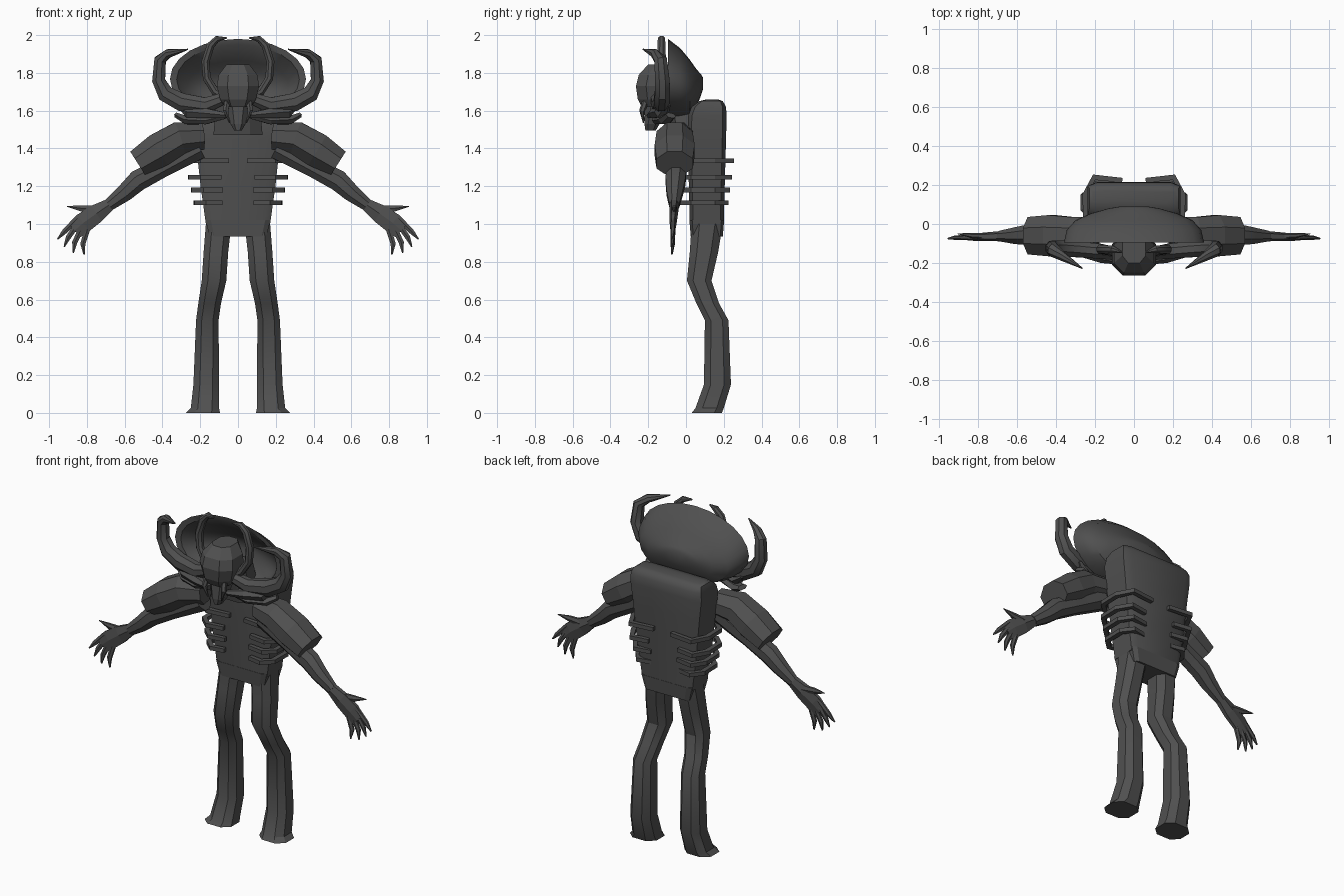
import bpy, bmesh, math
from mathutils import Vector

mat = bpy.data.materials.new("dark_grey")
mat.diffuse_color = (0.08, 0.08, 0.08, 1)


def loft(name, rings, smooth=None, mirror=False):
    """Skin a list of equal-length rings; optionally add the mirrored twin."""
    for sx in ((1, -1) if mirror else (1,)):
        bm = bmesh.new()
        vs = [[bm.verts.new((p[0] * sx, p[1], p[2])) for p in r] for r in rings]
        n = len(rings[0])
        for a, b in zip(vs, vs[1:]):
            for i in range(n):
                j = (i + 1) % n
                bm.faces.new((a[i], a[j], b[j], b[i]))
        bm.faces.new(vs[0][::-1])
        bm.faces.new(vs[-1])
        bmesh.ops.recalc_face_normals(bm, faces=bm.faces)
        side = ("_right" if sx > 0 else "_left") if mirror else ""
        me = bpy.data.meshes.new(name + side)
        bm.to_mesh(me)
        bm.free()
        me.materials.append(mat)
        ob = bpy.data.objects.new(name + side, me)
        bpy.context.collection.objects.link(ob)
        if smooth:
            bpy.ops.object.select_all(action='DESELECT')
            ob.select_set(True)
            bpy.context.view_layer.objects.active = ob
            bpy.ops.object.shade_smooth_by_angle(angle=math.radians(smooth))


def tube(name, path, n=8, ref=(0, 1, 0), smooth=None):
    """Mirrored tube; path points are (x, y, z, in-plane radius, radius along ref)."""
    pts = [Vector(p[:3]) for p in path]
    rings = []
    for i, p in enumerate(path):
        t = (pts[min(i + 1, len(pts) - 1)] - pts[max(i - 1, 0)]).normalized()
        b = Vector(ref)
        b = (b - t * b.dot(t)).normalized()
        a = t.cross(b)
        k = 1.414 if n == 4 else 1.04
        rings.append([pts[i] + a * p[3] * k * math.cos((j + .5) * math.tau / n)
                      + b * p[4] * k * math.sin((j + .5) * math.tau / n) for j in range(n)])
    loft(name, rings, smooth, True)


def section(z, x0, x1, y0, y1, c=0.25):
    """Horizontal rectangle with chamfered corners."""
    cx, cy = (x1 - x0) * c, (y1 - y0) * c
    return [(x0 + cx, y0, z), (x1 - cx, y0, z), (x1, y0 + cy, z), (x1, y1 - cy, z),
            (x1 - cx, y1, z), (x0 + cx, y1, z), (x0, y1 - cy, z), (x0, y0 + cy, z)]


# Torso, hips and neck
loft("torso", [section(z, -w, w, a, b, .1) for z, w, a, b in (
    (1.0, .17, .02, .20), (1.2, .198, .015, .205), (1.45, .225, .01, .212),
    (1.57, .24, .01, .215), (1.62, .238, .03, .212), (1.65, .228, .07, .195),
    (1.66, .21, .11, .17))], 40)
loft("hips", [section(z, -w, w, a, b, .08) for z, w, a, b in (
    (.935, .15, .025, .195), (1.02, .172, .018, .202))])
loft("neck", [section(1.47, -.13, .13, -.08, .08), section(1.7, -.11, .11, -.13, .03)])

# Legs with flared feet
loft("leg", [section(*s) for s in (
    (0, .095, .275, .03, .19), (.025, .1, .25, .05, .2), (.15, .1, .236, .095, .238),
    (.49, .103, .222, .1, .225), (.58, .09, .21, .055, .175), (.7, .062, .192, .005, .135),
    (.85, .052, .182, .02, .17), (1.0, .035, .17, .03, .195))], 30, True)

# Ribs wrapping round the sides
for i, (z, x0, x1) in enumerate(((1.335, .05, .265), (1.247, .09, .265),
                                 (1.18, .08, .25), (1.113, .085, .235))):
    back = .255 - i * .01
    tube(f"rib_{i + 1}", [(x0, -.005, z, .012, .012), (x1 - .07, -.018, z, .015, .012),
                          (x1 - .018, .03, z, .015, .012), (x1 - .015, .15, z, .015, .012),
                          (x1 - .06, back - .015, z, .015, .012),
                          (x0 + .01, back - .03, z, .012, .012)], 4, (0, 0, 1))

# Arms: sleeve, forearm, palm, thumb and fingers
tube("sleeve", [(.19, -.04, 1.465, .075, .08), (.31, -.06, 1.455, .09, .1),
                (.42, -.06, 1.39, .095, .11), (.53, -.06, 1.32, .078, .1)])
tube("forearm", [(.21, -.04, 1.41, .07, .06), (.40, -.05, 1.30, .055, .055),
                 (.53, -.055, 1.23, .058, .055), (.60, -.06, 1.165, .048, .045),
                 (.685, -.062, 1.10, .034, .028)], 8, smooth=30)
tube("palm", [(.67, -.062, 1.11, .033, .026), (.75, -.065, 1.055, .055, .022),
              (.82, -.068, 1.005, .06, .018), (.865, -.07, .965, .052, .012)], 6)
tube("thumb", [(.74, -.062, 1.075, .025, .016), (.83, -.06, 1.083, .018, .013),
               (.905, -.05, 1.093, .002, .002)], 6)
for i, (x0, z0, x1, z1) in enumerate(((.875, 1.0, .955, .92), (.868, .98, .92, .88),
                                      (.85, .955, .872, .848), (.82, .95, .815, .838))):
    xm, zm = (x0 + x1) / 2 + .004, (z0 + z1) / 2
    tube(f"finger_{i + 1}", [(x0 - .025, -.068, z0 + .03, .017, .012),
                             (xm, -.07, zm, .015, .011),
                             (x1, -.075, z1, .004, .004)], 6)

# Hollow bowl-shaped shell behind the head, rings from inner centre round the rim to the back
loft("head_shell", [[(rx * math.cos(k * math.tau / 24), y, cz + rz * math.sin(k * math.tau / 24))
                     for k in range(24)] for y, cz, rx, rz in (
    (.06, 1.745, .06, .025), (.03, 1.725, .20, .09), (-.01, 1.73, .27, .135),
    (-.09, 1.765, .325, .185), (-.095, 1.768, .36, .212), (-.03, 1.745, .345, .185),
    (.02, 1.72, .30, .15), (.055, 1.72, .22, .10), (.08, 1.737, .13, .055),
    (.09, 1.745, .07, .03))], 35)

# Head, jaw and fangs
loft("head", [section(z, -w, w, a, -.05) for z, w, a in (
    (1.62, .07, -.235), (1.66, .095, -.255), (1.73, .112, -.265),
    (1.79, .102, -.25), (1.845, .06, -.2))])
loft("jaw", [section(z, -w, w, a, b) for z, w, a, b in (
    (1.495, .02, -.215, -.16), (1.53, .04, -.22, -.14), (1.65, .065, -.215, -.08))])
tube("fang", [(.055, -.21, 1.66, .018, .018), (.065, -.232, 1.60, .015, .015),
              (.045, -.225, 1.535, .003, .003)], 6)

# Large side horns and small crown horns
tube("side_horn", [(.06, -.16, 1.67, .03, .03), (.17, -.14, 1.627, .045, .04),
                   (.30, -.13, 1.645, .05, .042), (.385, -.125, 1.69, .046, .042),
                   (.42, -.125, 1.76, .036, .04), (.412, -.135, 1.87, .032, .035),
                   (.37, -.165, 1.902, .024, .024), (.265, -.228, 1.925, .003, .003)], 8, smooth=35)
tube("crown_horn", [(.05, -.16, 1.66, .02, .02), (.12, -.14, 1.70, .022, .022),
                    (.165, -.13, 1.77, .022, .025), (.172, -.13, 1.86, .022, .025),
                    (.145, -.13, 1.945, .022, .022), (.11, -.13, 1.98, .017, .02),
                    (.06, -.145, 1.985, .004, .004)], 8, smooth=35)

# Stacked mandible collars under the head
tube("upper_mandible", [(.06, -.19, 1.575, .015, .02), (.16, -.165, 1.585, .028, .035),
                        (.26, -.13, 1.59, .032, .04), (.318, -.10, 1.635, .01, .02)], 6)
tube("lower_mandible", [(.07, -.16, 1.57, .015, .02), (.17, -.15, 1.548, .022, .03),
                        (.27, -.11, 1.55, .024, .04), (.325, -.08, 1.575, .015, .03)], 6)
